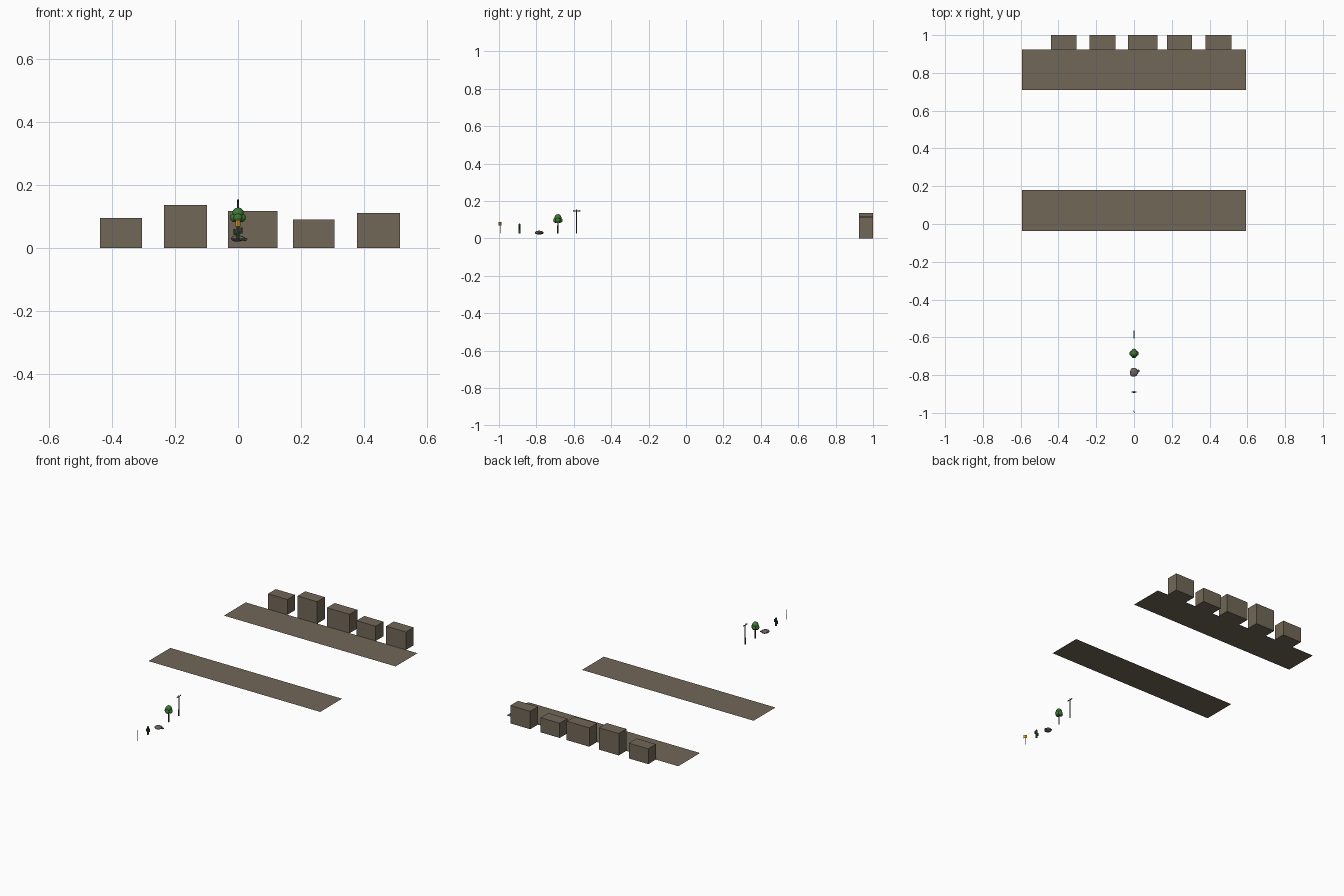
import bpy, bmesh, math, random
from mathutils import Vector, Matrix

if "Cube" in bpy.data.objects:
    bpy.data.objects.remove(bpy.data.objects["Cube"])

random.seed(4)

def material(name, rgb):
    m = bpy.data.materials.new(name)
    m.diffuse_color = (*rgb, 1)
    m.use_nodes = True
    m.node_tree.nodes["Principled BSDF"].inputs["Base Color"].default_value = m.diffuse_color
    return m

EARTH = material("earth_brown", (0.165, 0.136, 0.096))
LEAF = material("leaf_green", (0.045, 0.19, 0.03))
CACTUS = material("cactus_green", (0.03, 0.11, 0.03))
ROCK = material("rock_grey", (0.15, 0.13, 0.11))
WOOD = material("dark_wood", (0.06, 0.045, 0.03))
METAL = material("pole_grey", (0.07, 0.065, 0.06))
SIGN = material("sign_orange", (0.75, 0.33, 0.02))

GROUND = 0.026  # height at which the small props start

def finish(name, bm, mat):
    mesh = bpy.data.meshes.new(name)
    bm.to_mesh(mesh)
    bm.free()
    mesh.materials.append(mat)
    ob = bpy.data.objects.new(name, mesh)
    bpy.context.collection.objects.link(ob)
    return ob

def box(name, lo, hi, mat, turn=0):
    lo, hi = Vector(lo), Vector(hi)
    bm = bmesh.new()
    bmesh.ops.create_cube(bm, size=1, matrix=Matrix.Translation((lo + hi) / 2)
                          @ Matrix.Rotation(turn, 4, 'Z')
                          @ Matrix.Diagonal((*(hi - lo), 1)))
    return finish(name, bm, mat)

def rod(name, a, b, r1, r2, mat, sides=8):
    a, b = Vector(a), Vector(b)
    bm = bmesh.new()
    rot = (b - a).to_track_quat('Z', 'Y').to_matrix().to_4x4()
    bmesh.ops.create_cone(bm, cap_ends=True, segments=sides, radius1=r1, radius2=r2,
                          depth=(b - a).length,
                          matrix=Matrix.Translation((a + b) / 2) @ rot)
    return finish(name, bm, mat)

def blob(name, center, size, mat, jitter=0.0, detail=2):
    bm = bmesh.new()
    bmesh.ops.create_icosphere(bm, subdivisions=detail, radius=1)
    for v in bm.verts:
        v.co *= 1 + random.uniform(-jitter, jitter)
    bm.transform(Matrix.Translation(center) @ Matrix.Diagonal((*size, 1)))
    return finish(name, bm, mat)

# Flat ground strips
for name, y0, y1 in (("near_strip", -0.036, 0.18), ("far_strip", 0.709, 0.925)):
    bm = bmesh.new()
    bm.faces.new([bm.verts.new((x, y, 0)) for x, y in
                  ((-0.594, y0), (0.594, y0), (0.594, y1), (-0.594, y1))])
    finish(name, bm, EARTH)

# Row of plain building blocks behind the far strip
blocks = ((-0.439, -0.305, 0.096), (-0.235, -0.099, 0.137), (-0.031, 0.125, 0.118),
          (0.174, 0.306, 0.092), (0.378, 0.515, 0.112))
for i, (x0, x1, h) in enumerate(blocks, 1):
    box(f"building_block_{i}", (x0, 0.924, 0), (x1, 1.0, h), EARTH)

# Utility pole with crossbar and insulators
py = -0.585
rod("utility_pole", (0, py, GROUND), (0, py, 0.155), 0.0035, 0.0025, METAL)
box("pole_crossbar", (-0.0015, py - 0.02, 0.145), (0.0015, py + 0.02, 0.1485), METAL)
for s in (-1, 1):
    rod("pole_insulator", (0, py + s * 0.016, 0.148), (0, py + s * 0.016, 0.153),
        0.0015, 0.0015, METAL, 6)

# Tree
ty = -0.685
rod("tree_trunk", (0, ty, GROUND), (0, ty, 0.095), 0.004, 0.003, WOOD)
blob("tree_crown", (0, ty, 0.111), (0.019, 0.019, 0.019), LEAF)
for i in range(4):
    a = i * math.pi / 2
    blob("tree_side_leaves", (0.011 * math.cos(a), ty + 0.011 * math.sin(a), 0.097),
         (0.0145, 0.0145, 0.0145), LEAF)

# Rocks
blob("large_rock", (0, -0.785, 0.031), (0.023, 0.024, 0.010), ROCK, 0.08)
blob("small_rock", (0.022, -0.778, 0.028), (0.009, 0.009, 0.006), ROCK, 0.08, 1)

# Cactus with two raised arms
cy = -0.89
rod("cactus_stem", (0, cy, GROUND), (0, cy, 0.075), 0.0055, 0.005, CACTUS)
blob("cactus_tip", (0, cy, 0.075), (0.005, 0.005, 0.004), CACTUS)
for s, z in ((-1, 0.045), (1, 0.05)):
    rod("cactus_elbow", (0, cy, z), (s * 0.011, cy, z), 0.003, 0.003, CACTUS)
    rod("cactus_arm", (s * 0.011, cy, z - 0.003), (s * 0.011, cy, z + 0.016),
        0.003, 0.0025, CACTUS)

# Road sign, turned on its post
sy = -0.994
rod("sign_post", (0, sy, GROUND), (0, sy, 0.088), 0.0015, 0.0015, METAL)
box("sign_plate", (-0.001, sy - 0.01, 0.069), (0.001, sy + 0.01, 0.089),
    SIGN, math.radians(40))

# Smooth the rounded parts
for ob in bpy.data.objects:
    if ob.name.startswith(("utility_pole", "tree", "cactus")):
        for p in ob.data.polygons:
            p.use_smooth = len(p.vertices) < 5
